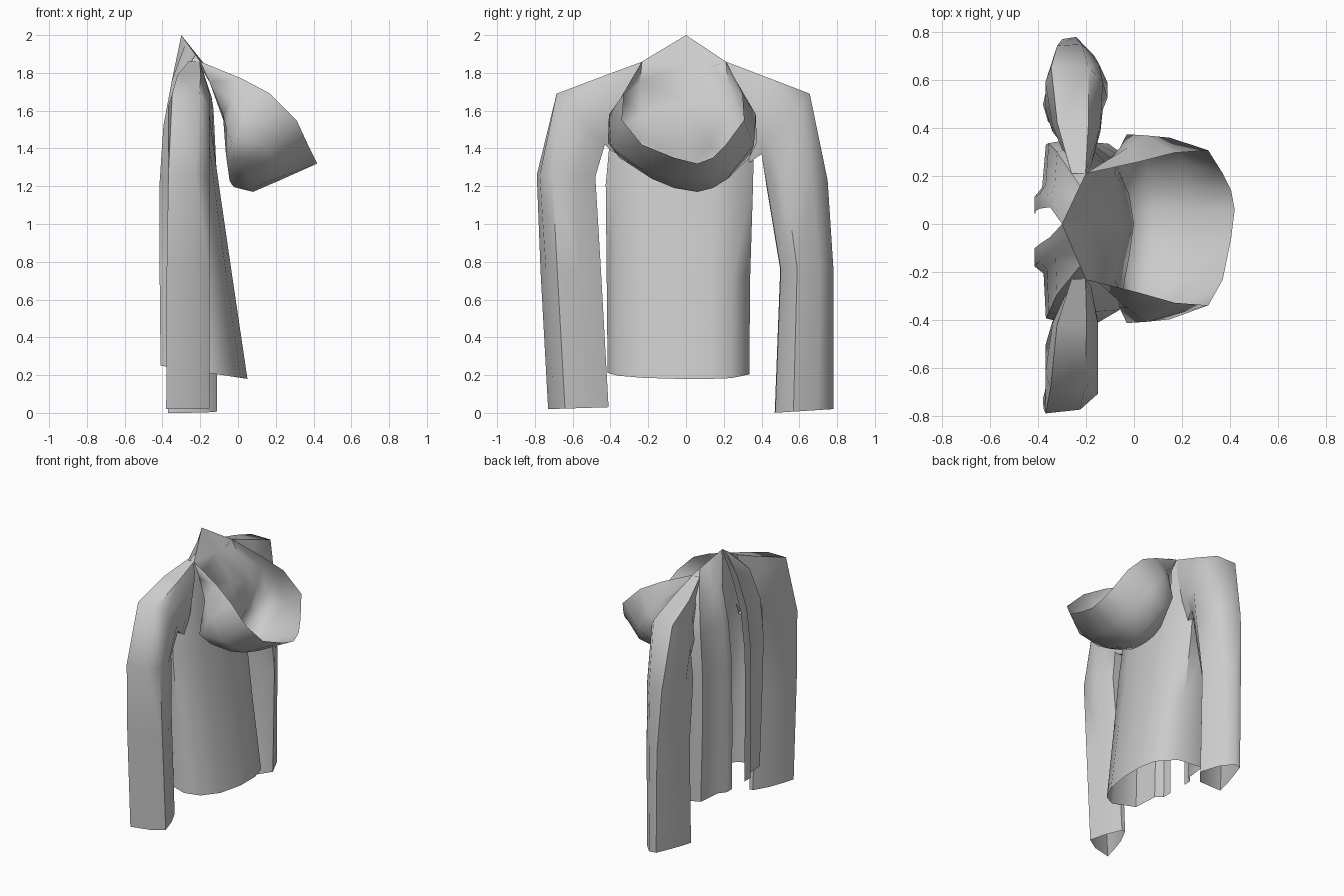
import bpy, bmesh, math

if "Cube" in bpy.data.objects:
    bpy.data.objects.remove(bpy.data.objects["Cube"])

def loft(name, rings, closed, cap=False, angle=40):
    """Skin a list of equal-length point rings; optionally close the last one."""
    bm = bmesh.new()
    vs = [[bm.verts.new(p) for p in r] for r in rings]
    n = len(rings[0])
    for a, b in zip(vs, vs[1:]):
        for i in range(n if closed else n - 1):
            j = (i + 1) % n
            bm.faces.new((a[i], a[j], b[j], b[i]))
    if cap:
        c = bm.verts.new([sum(v.co[k] for v in vs[-1]) / n for k in range(3)])
        for i in range(n):
            bm.faces.new((vs[-1][i], vs[-1][(i + 1) % n], c))
    bmesh.ops.recalc_face_normals(bm, faces=bm.faces)
    me = bpy.data.meshes.new(name)
    bm.to_mesh(me)
    bm.free()
    ob = bpy.data.objects.new(name, me)
    bpy.context.collection.objects.link(ob)
    bpy.ops.object.select_all(action='DESELECT')
    ob.select_set(True)
    bpy.context.view_layer.objects.active = ob
    bpy.ops.object.shade_smooth_by_angle(angle=math.radians(angle))
    return ob

def widen(y):
    """The hood is slightly larger on the left side."""
    return y * (1.06 if y < 0 else .96)

# Body: open-front shell; section is (depth 0 front..1 back, side -1..1)
section = [(0, -.17), (0, -.36), (.12, -.44), (.15, -.92), (.55, -1), (.76, -.85), (.92, -.5),
           (1, 0), (1, .45), (.94, .75), (.66, 1), (.15, .94), (.1, .48), (0, .38), (0, .22)]
# level: front x, back x, centre y, half width, front z, back z
levels = [(-.41, .05, -.04, .375, .25, .18),
          (-.415, -.03, -.04, .38, .75, .72),
          (-.415, -.10, -.035, .39, 1.22, 1.2),
          (-.395, -.135, -.02, .38, 1.52, 1.45),
          (-.35, -.16, 0, .32, 1.76, 1.66)]
rings = [[(xf + (xb - xf) * u, yc + w * v, zf + (zb - zf) * u) for u, v in section]
         for xf, xb, yc, w, zf, zb in levels]
# Neckline: front edges rise to the peak, the back follows the base of the hood
neck = []
for i in range(15):
    k = abs(i - 7)
    sgn = -1 if i < 7 else 1
    if k >= 3:
        t = (7 - k) / 4
        neck.append((-.3 + .1 * t, widen(sgn * .22 * t), 2 - .14 * t))
    else:
        neck.append((-.2, sgn * .22 * k / 3, 1.82 + .03 * k / 3))
rings.append(neck)
loft("jacket_body", rings, False, angle=50)

# Sleeves: 8-sided tubes blending from a flat-topped shoulder to a folded, three-cornered cuff
# section points are (0 inner..1 outer, 0 front..1 back)
SHOULDER = [(1, .1), (1, .75), (.75, 1), (.3, 1), (0, .8), (0, .2), (.3, 0), (.75, 0)]
LEFT_CUFF = [(1, 0), (.9, .6), (.72, 1), (.35, .85), (0, .62), (0, .5), (.35, .25), (.7, .1)]
RIGHT_CUFF = [(.97, .3), (1, .5), (.75, .78), (.34, 1), (.04, .7), (.03, 0), (.35, .08), (.7, .2)]

def sleeve(name, side, cuff, rows):
    """Each row: outer y, z, inner y, z, front x, back x, blend towards the cuff section."""
    rings = []
    for oy, oz, iy, iz, x0, x1, f in rows:
        ring = []
        for (ta, da), (tb, db) in zip(SHOULDER, cuff):
            t, d = ta + (tb - ta) * f, da + (db - da) * f
            ring.append((x0 + (x1 - x0) * d, side * (iy + (oy - iy) * t), iz + (oz - iz) * t))
        rings.append(ring)
    loft(name, rings, True, angle=58)

sleeve("left_sleeve", -1, LEFT_CUFF, [(.23, 1.86, .34, 1.36, -.27, -.18, 0),
                                      (.42, 1.79, .40, 1.39, -.34, -.15, 0),
                                      (.685, 1.69, .43, 1.42, -.37, -.15, 0),
                                      (.79, 1.26, .48, 1.25, -.38, -.15, .5),
                                      (.77, .75, .45, .75, -.38, -.15, .9),
                                      (.73, .02, .41, .03, -.38, -.15, 1)])
sleeve("right_sleeve", 1, RIGHT_CUFF, [(.21, 1.86, .33, 1.32, -.27, -.18, 0),
                                       (.42, 1.78, .37, 1.35, -.34, -.14, 0),
                                       (.655, 1.69, .40, 1.37, -.37, -.13, 0),
                                       (.75, 1.23, .42, 1.2, -.38, -.11, .6),
                                       (.78, .77, .49, .76, -.38, -.11, 1),
                                       (.78, .02, .46, .0, -.37, -.11, 1)])

# Hood: bowl hanging behind the neck, half rings from rim inward to the bowl wall
halves = [
    [(-.30, 0, 2.0), (-.20, .22, 1.86), (.02, .27, 1.77), (.17, .31, 1.69),
     (.31, .32, 1.55), (.37, .22, 1.42), (.405, .1, 1.35), (.42, 0, 1.32)],
    [(-.18, 0, 1.85), (-.15, .23, 1.75), (-.03, .33, 1.66), (.05, .385, 1.58),
     (.15, .375, 1.42), (.21, .24, 1.29), (.225, .12, 1.25), (.23, 0, 1.235)],
    [(-.05, 0, 1.65), (-.08, .22, 1.58), (-.06, .33, 1.5), (-.03, .39, 1.43),
     (.02, .34, 1.35), (.06, .2, 1.24), (.075, .1, 1.19), (.08, 0, 1.17)],
    [(.0, 0, 1.42), (-.02, .13, 1.41), (-.065, .2, 1.38), (-.06, .24, 1.34),
     (-.05, .2, 1.27), (-.045, .12, 1.23), (-.03, .06, 1.205), (-.02, 0, 1.195)]]
rings = []
for h in halves:
    full = h + [(x, -y, z) for x, y, z in h[-2:0:-1]]
    ring = []
    for x, y, z in full:
        skew = .06 * max(0, 1 - abs(y) / .4) if z < 1.4 else 0   # bowl sags to one side
        ring.append((x, widen(y) + skew, z))
    rings.append(ring)
loft("hood", rings, True, cap=True, angle=80)
